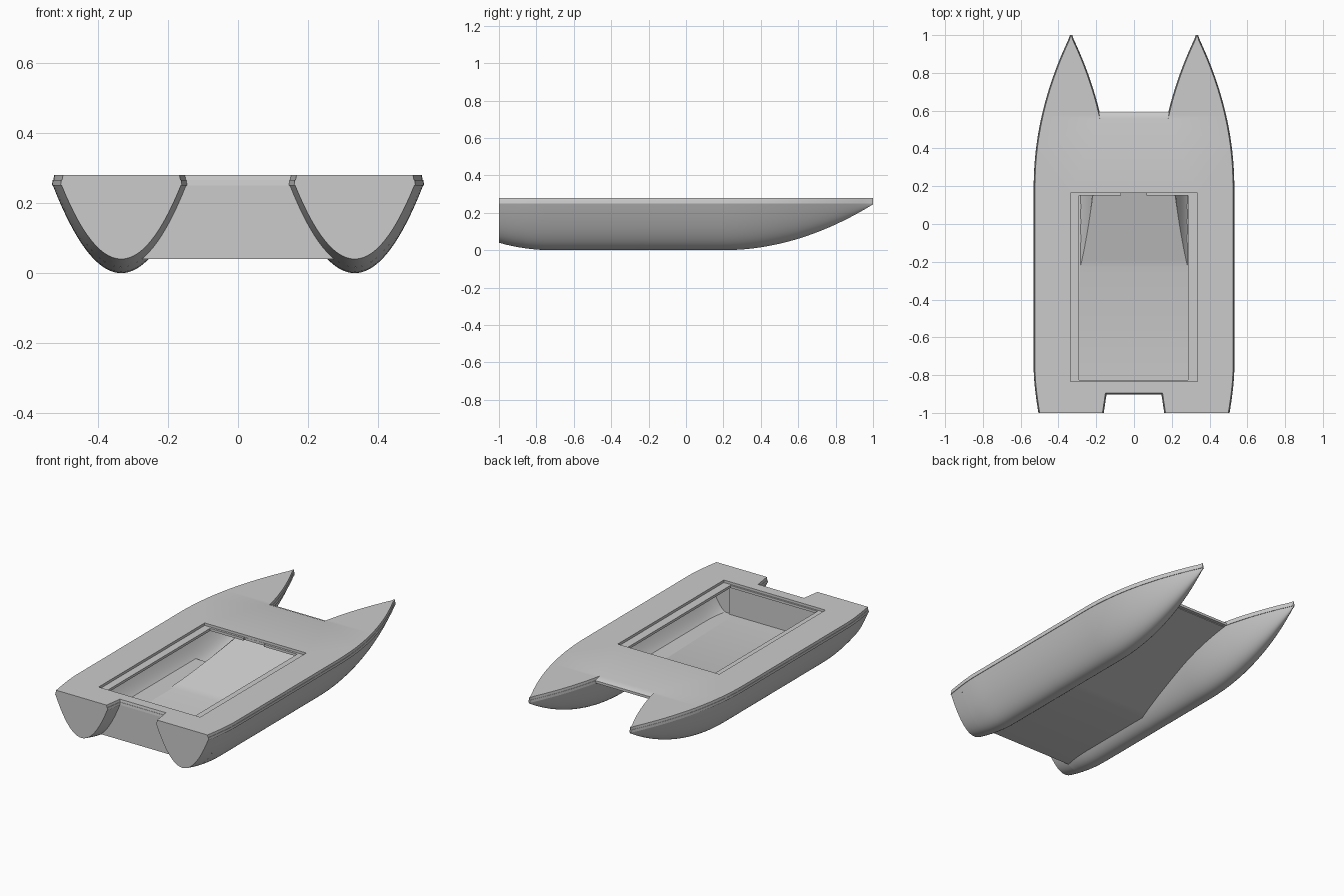
import bpy, bmesh, math

if "Cube" in bpy.data.objects:
    bpy.data.objects.remove(bpy.data.objects["Cube"])

GREY = (0.6, 0.6, 0.6, 1)
mat = bpy.data.materials.new("hull grey")
mat.use_nodes = True
mat.diffuse_color = GREY
mat.node_tree.nodes["Principled BSDF"].inputs["Base Color"].default_value = GREY

CX = 0.333        # hull centre line
RIM = 0.25        # top of the hull skins
STERN_WALL = -0.9
CROSS = 0.585     # front edge of the bridge deck


def half_width(y):
    if y > 0.2:
        return max(0.003, 0.195 * (1 - ((y - 0.2) / 0.8) ** 2))
    return 0.195 - 0.025 * (max(0, -0.78 - y) / 0.22) ** 1.5


def keel(y):
    if y > 0.2:
        return 0.245 * ((y - 0.2) / 0.8) ** 2
    return 0.04 * (max(0, -0.72 - y) / 0.28) ** 2


def tunnel(y):
    t = max(0, (y + 0.23) / (CROSS + 0.23))
    return min(RIM, 0.04 + (RIM - 0.04) * t)


def span(a, b, n):
    return [a + (b - a) * i / n for i in range(n + 1)]


def finish(name, bm, mirror=False):
    me = bpy.data.meshes.new(name)
    bm.to_mesh(me)
    bm.free()
    me.materials.append(mat)
    me.shade_smooth()
    me.set_sharp_from_angle(angle=math.radians(30))
    ob = bpy.data.objects.new(name, me)
    bpy.context.collection.objects.link(ob)
    if mirror:
        mod = ob.modifiers.new("mirror", 'MIRROR')
        mod.use_mirror_merge = False
    return ob


def loft(bm, ys, open_inside, cap, thin=0, lift=0, flip=False):
    """Parabolic sections; the inner side stops at the tunnel when open_inside."""
    n, rows = 28, []
    for y in ys:
        w, zk = half_width(y) - thin, keel(y) + lift
        k = 1
        if open_inside:
            top = min(RIM, tunnel(y) + (0.02 if lift else 0))
            k = math.sqrt(max(0, min(1, (top - zk) / (RIM - zk))))
        rows.append([bm.verts.new((CX + w * s, y, zk + (RIM - zk) * s * s))
                     for s in span(-k, 1, n)])
    faces = []
    for a, b in zip(rows, rows[1:]):
        for j in range(n):
            faces.append(bm.faces.new((a[j], b[j], b[j + 1], a[j + 1])))
    if cap:
        loop = list(rows[0])
        if open_inside:
            loop.append(bm.verts.new((loop[0].co.x, ys[0], RIM)))
        faces.append(bm.faces.new(loop))
    if flip:
        bmesh.ops.reverse_faces(bm, faces=faces)


def box(name, x0, x1, y0, y1, z0, z1, mirror=False):
    bm = bmesh.new()
    bmesh.ops.create_cube(bm, size=1)
    for v in bm.verts:
        v.co = ((x0 + x1) / 2 + v.co.x * (x1 - x0),
                (y0 + y1) / 2 + v.co.y * (y1 - y0),
                (z0 + z1) / 2 + v.co.z * (z1 - z0))
    return finish(name, bm, mirror)


# Twin outer hulls: stern ends, then the part joined to the tunnel
bm = bmesh.new()
loft(bm, span(-1, STERN_WALL, 6), False, True)
loft(bm, span(STERN_WALL, -0.23, 14) + span(-0.23, CROSS, 22)[1:]
     + span(CROSS, 1, 20)[1:], True, False)
finish("hulls", bm, True)

# Inner skin and aft bulkheads of the cockpit
bm = bmesh.new()
loft(bm, span(-0.89, -0.23, 14) + span(-0.23, 0.5, 18)[1:], True, True,
     thin=0.045, lift=0.035, flip=True)
finish("cockpit_lining", bm, True)

# Tunnel floor: flat aft, rising towards the bridge edge
bm = bmesh.new()
rings = []
for y in [STERN_WALL, -0.23] + span(-0.23, 0.57, 20)[1:]:
    z, w, zk = tunnel(y), half_width(y), keel(y)
    hw = CX - w * math.sqrt((z - zk) / (RIM - zk)) + 0.03
    rings.append([bm.verts.new(p) for p in
                  ((-hw, y, z), (hw, y, z), (hw, y, z + 0.02), (-hw, y, z + 0.02))])
for a, b in zip(rings, rings[1:]):
    for j in range(4):
        m = (j + 1) % 4
        bm.faces.new((a[j], a[m], b[m], b[j]))
bm.faces.new(rings[0])
bm.faces.new(rings[-1])
bmesh.ops.recalc_face_normals(bm, faces=bm.faces)
finish("tunnel_floor", bm)

box("hull_floor", 0.27, 0.395, -0.89, 0.15, 0.055, 0.06, mirror=True)
box("stern_wall", -CX, CX, STERN_WALL, -0.88, 0.04, 0.255)


# Deck layers with the cockpit opening
def outline(inset, cross):
    def w(y):
        return max(0.002, half_width(y) - inset)
    notch = STERN_WALL + inset
    side = [(CX - w(notch), notch), (CX - w(-1), -1)]
    side += [(CX + w(y), y) for y in span(-1, -0.78, 6) + span(-0.78, 0.2, 2)[1:]
             + span(0.2, 1, 28)[1:]]
    side += [(CX - w(y), y) for y in span(1, cross, 18)]
    return side + [(-x, y) for x, y in reversed(side)]


def deck_layer(name, z0, z1, inset0, inset1, cross0, cross1, hole):
    bm = bmesh.new()
    levels = []
    for z, inset, cross in ((z0, inset0, cross0), (z1, inset1, cross1)):
        loops = [[bm.verts.new((x, y, z)) for x, y in pts]
                 for pts in (outline(inset, cross), hole)]
        edges = [bm.edges.new((lp[i - 1], lp[i])) for lp in loops for i in range(len(lp))]
        bmesh.ops.triangle_fill(bm, use_beauty=True, edges=edges)
        levels.append(loops)
    for low, high in zip(*levels):
        for i in range(len(low)):
            bm.faces.new((low[i - 1], low[i], high[i], high[i - 1]))
    bmesh.ops.recalc_face_normals(bm, faces=bm.faces)
    finish(name, bm)


opening = [(-0.335, -0.835), (0.335, -0.835), (0.335, 0.165), (-0.335, 0.165)]
ledge = [(-0.29, -0.825), (0.285, -0.825), (0.285, 0.152), (0.065, 0.152),
         (0.065, 0.164), (-0.07, 0.164), (-0.07, 0.152), (-0.29, 0.152)]
deck_layer("deck_ledge", RIM, 0.265, -0.003, -0.001, 0.59, 0.59, ledge)
deck_layer("deck_top", 0.265, 0.28, 0.001, 0.004, 0.59, 0.555, opening)
